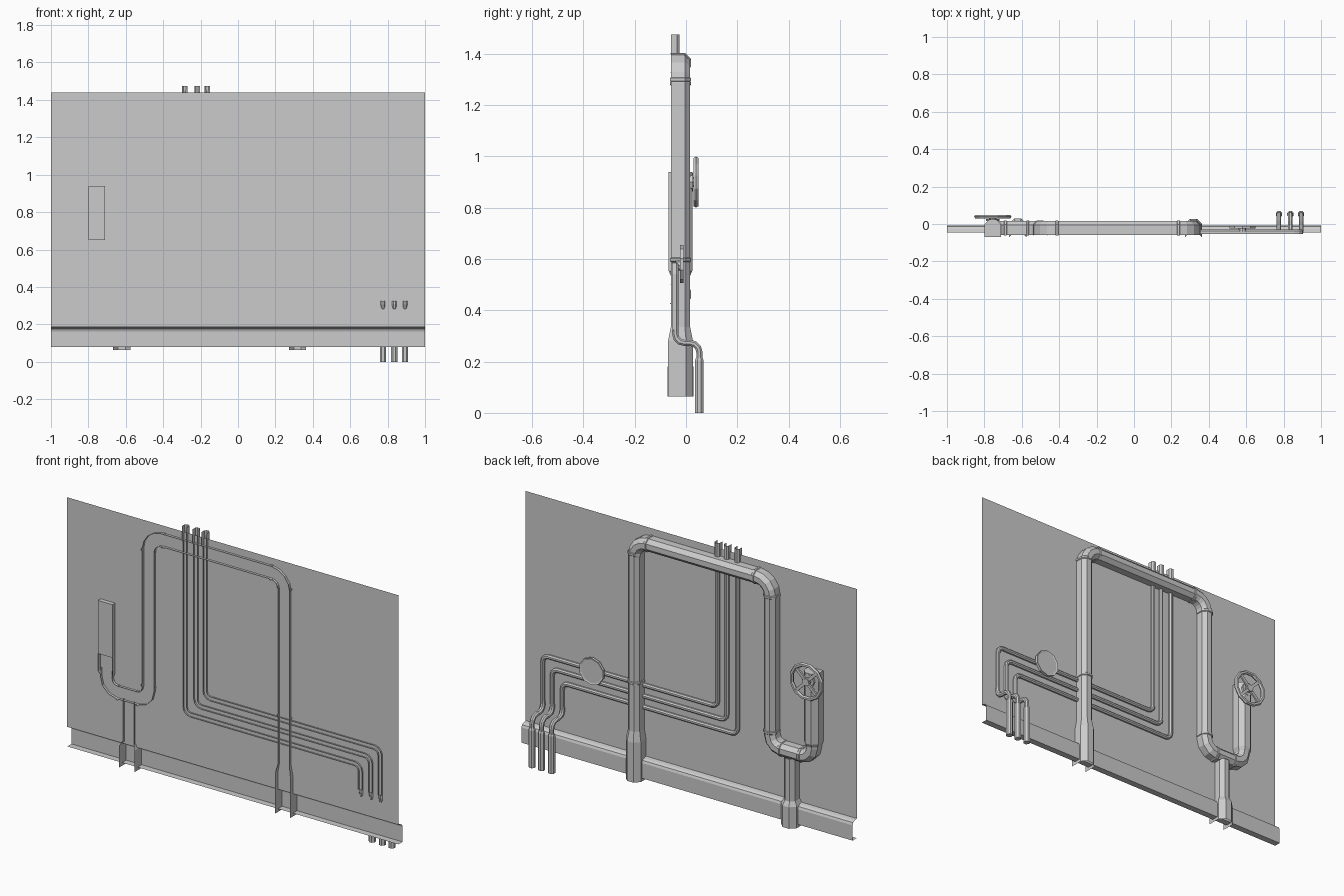
import bpy, bmesh, math
from mathutils import Vector as V

if "Cube" in bpy.data.objects:
    bpy.data.objects.remove(bpy.data.objects["Cube"])

Y, X = V((0, 1, 0)), V((1, 0, 0))
WALL_Y, PIPE_Y, TUBE_Y = -0.045, -0.0215, -0.042


def fillet(pts, r, n=4):
    """Round the inner corners of a polyline."""
    pts = [V(p) for p in pts]
    out = [pts[0]]
    for a, b, c in zip(pts, pts[1:], pts[2:]):
        d1, d2 = (a - b).normalized(), (c - b).normalized()
        o = b + (d1 + d2) * r
        for k in range(n + 1):
            t = math.pi / 2 * k / n
            out.append(o - d2 * r * math.cos(t) - d1 * r * math.sin(t))
    return out + [pts[-1]]


def sweep(name, pts, prof, axis=Y, scales=None, closed=False, caps=(False, False)):
    """Carry a (side, axis) profile along a planar path with mitred joints."""
    pts = [V(p) for p in pts]
    scales = scales or [1] * len(pts)
    bm = bmesh.new()
    rings = []
    for i, p in enumerate(pts):
        d0 = (p - pts[max(i - 1, 0)]).normalized()
        d1 = (pts[min(i + 1, len(pts) - 1)] - p).normalized()
        t = (d0 + d1).normalized()
        miter = 1 / max(t.dot(d0 if i else d1), 0.3)
        side = t.cross(axis) * miter
        rings.append([bm.verts.new(p + (side * u + axis * v) * scales[i]) for u, v in prof])
    n = len(prof)
    for a, b in zip(rings, rings[1:]):
        for j in range(n if closed else n - 1):
            k = (j + 1) % n
            bm.faces.new((a[j], a[k], b[k], b[j]))
    if caps[0]:
        bm.faces.new(rings[0][::-1])
    if caps[1]:
        bm.faces.new(rings[-1])
    return finish(name, bm)


def finish(name, bm):
    me = bpy.data.meshes.new(name)
    bm.to_mesh(me)
    bm.free()
    ob = bpy.data.objects.new(name, me)
    bpy.context.collection.objects.link(ob)
    return ob


def channel(w, h):
    """Open-backed half octagon."""
    c = w * 0.59
    return [(-w, -h), (-w, h - c), (c - w, h), (w - c, h), (w, h - c), (w, -h)]


def octagon(r):
    r /= math.cos(math.pi / 8)
    return [(-r * math.cos(math.pi / 8 + k * math.pi / 4),
             r * math.sin(math.pi / 8 + k * math.pi / 4)) for k in range(8)]


def disc_rod(name, x, z, y0, y1, r, n):
    """Cylinder pointing along y."""
    prof = [(-r * math.cos(2 * math.pi * k / n), r * math.sin(2 * math.pi * k / n)) for k in range(n)]
    return sweep(name, [(x, y0, z), (x, y1, z)], prof, X, closed=True, caps=(True, True))


PIPE = channel(0.035, 0.0375)
TUBE = channel(0.011, 0.012)


def P(x, z, y=PIPE_Y):
    return (x, y, z)


# Wall sheet and hollow skirting
sweep("wall_panel", [(-1, 0, 0.8135), (1, 0, 0.8135)], [(-0.6265, WALL_Y), (0.6265, WALL_Y)])
sweep("skirting", [(-1, 0, 0), (1, 0, 0)],
      [(0.08, WALL_Y), (0.08, -0.009), (0.163, -0.009), (0.176, -0.014), (0.183, -0.026), (0.187, WALL_Y)])

# Large pipe: up, across, down and into the trap
main = fillet([P(0.318, 0.33), P(0.318, 1.365), P(-0.502, 1.365), P(-0.502, 0.8)], 0.08)
sweep("main_pipe", main, PIPE)
trap = fillet([P(-0.502, 0.8), P(-0.502, 0.463), P(-0.755, 0.463), P(-0.755, 0.57)], 0.065, 3)
sweep("trap_pipe", trap, PIPE)
sweep("drain_pipe", [P(-0.622, 0.2), P(-0.622, 0.435)], PIPE, scales=[0.94, 0.94])

# Flared feet
sweep("main_foot", [P(0.318, 0.063), P(0.318, 0.28), P(0.318, 0.335)], PIPE, scales=[1.3, 1.3, 1])
sweep("drain_foot", [P(-0.622, 0.063), P(-0.622, 0.18), P(-0.622, 0.205)], PIPE, scales=[1.34, 1.34, 1])

# Collars at the joints: (x, z, runs vertically)
for x, z, vertical in [(0.318, 0.597, 1), (0.318, 1.3, 1), (0.238, 1.365, 0), (-0.412, 1.365, 0),
                       (-0.502, 1.285, 1), (-0.502, 0.545, 1), (-0.568, 0.463, 0), (-0.688, 0.463, 0)]:
    ds = (-0.008, -0.005, 0.005, 0.008)
    sweep("joint_collar", [P(x, z + d) if vertical else P(x + d, z) for d in ds],
          PIPE, scales=[1, 1.1, 1.1, 1])

# Valve sleeve with a closed top and back plate
sweep("valve_sleeve", [P(-0.755, 0.535), P(-0.755, 0.555), P(-0.755, 0.94)], PIPE,
      scales=[1, 1.25, 1.25], caps=(False, True))
sweep("valve_back_plate", [P(-0.755, 0.65, -0.0684), P(-0.755, 0.94, -0.0684)], [(0.0437, 0), (-0.0437, 0)])

# Valve hand wheel
WX, WZ, WY = -0.755, 0.9, 0.039
bpy.ops.mesh.primitive_torus_add(major_segments=12, minor_segments=6, major_radius=0.092,
                                 minor_radius=0.011, location=(WX, WY, WZ),
                                 rotation=(math.pi / 2, math.radians(15), 0))
bpy.context.object.name = "wheel_rim"
disc_rod("valve_stem_base", WX, WZ, 0.015, 0.027, 0.036, 8)
disc_rod("wheel_hub", WX, WZ, 0.02, 0.047, 0.02, 8)
for k in range(4):
    a = math.pi / 4 + k * math.pi / 2
    tip = (WX + 0.09 * math.cos(a), WY, WZ + 0.09 * math.sin(a))
    sweep("wheel_spoke", [(WX, WY, WZ), tip],
          [(-0.008, -0.005), (-0.008, 0.005), (0.008, 0.005), (0.008, -0.005)], closed=True)

# Three thin tubes with sleeves and outlets
for x0, z, x1 in [(-0.284, 0.455, 0.775), (-0.219, 0.515, 0.836), (-0.164, 0.575, 0.893)]:
    path = fillet([P(x0, 1.45, TUBE_Y), P(x0, z, TUBE_Y), P(x1, z, TUBE_Y), P(x1, 0.32, TUBE_Y)], 0.035, 3)
    sweep("thin_tube", path, TUBE)
    sweep("tube_top_sleeve", [P(x0, 1.475, TUBE_Y), P(x0, 1.4, TUBE_Y), P(x0, 1.39, TUBE_Y)],
          TUBE, scales=[1.35, 1.35, 1])
    drop = fillet([P(x1, 0.325, TUBE_Y), P(x1, 0.273, TUBE_Y), P(x1, 0.051, 0.051)][:2] +
                  [P(x1, 0.273, 0.052), P(x1, 0.2, 0.052)], 0.036, 3)
    sweep("tube_elbow", drop, octagon(0.012), X, closed=True)
    sweep("outlet_socket", [(x1, 0.052, 0), (x1, 0.052, 0.205), (x1, 0.052, 0.215)], octagon(0.017),
          X, scales=[1, 1, 0.75], closed=True, caps=(True, True))

# Round gauge on the top tube
disc_rod("gauge_stem", 0.58, 0.575, -0.04, -0.02, 0.02, 8)
gauge = disc_rod("gauge", 0.58, 0.58, -0.024, -0.01, 0.074, 10)
bm = bmesh.new()
bm.from_mesh(gauge.data)
front = max(bm.faces, key=lambda f: f.calc_center_median().y)
bmesh.ops.inset_region(bm, faces=[front], thickness=0.01, depth=-0.003)
bm.to_mesh(gauge.data)
bm.free()
